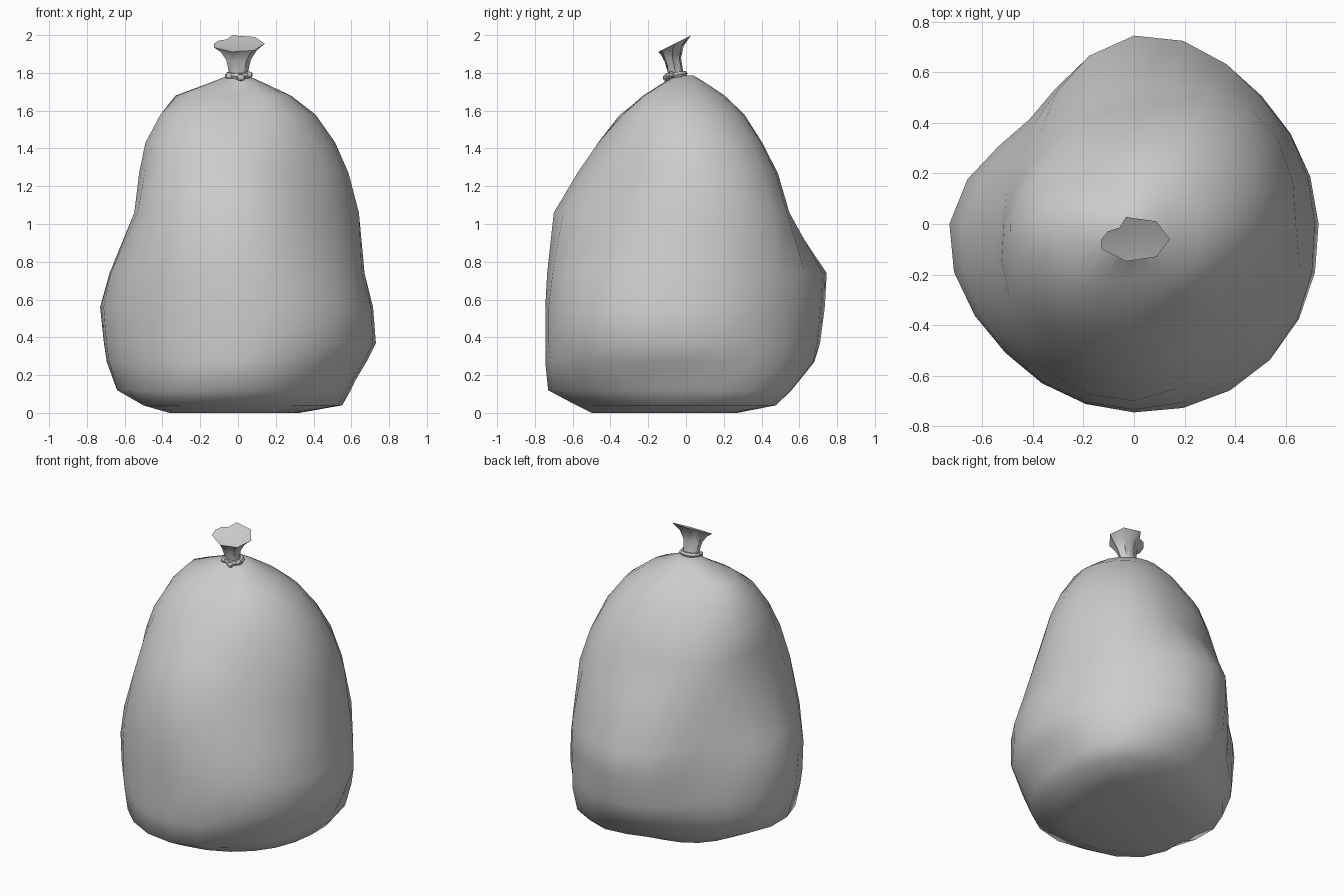
import bpy, bmesh, math

if "Cube" in bpy.data.objects:
    bpy.data.objects.remove(bpy.data.objects["Cube"])

# Dark grey plastic
plastic = bpy.data.materials.new("grey_plastic")
plastic.diffuse_color = (.56, .56, .56, 1)
plastic.use_nodes = True
plastic.node_tree.nodes["Principled BSDF"].inputs["Base Color"].default_value = plastic.diffuse_color


def loft(name, rings, angle, dish=0.0):
    """Skin a stack of closed rings; cap both ends, the top one dished."""
    bm = bmesh.new()
    loops = [[bm.verts.new(p) for p in ring] for ring in rings]
    n = len(loops[0])
    for a, b in zip(loops, loops[1:]):
        for i in range(n):
            j = (i + 1) % n
            bm.faces.new((a[i], a[j], b[j], b[i]))
    bm.faces.new(loops[0][::-1])
    top = bm.faces.new(loops[-1])
    if dish:
        centre = bmesh.ops.poke(bm, faces=[top])["verts"][0]
        centre.co.z -= dish
    bmesh.ops.recalc_face_normals(bm, faces=bm.faces[:])
    mesh = bpy.data.meshes.new(name)
    bm.to_mesh(mesh)
    bm.free()
    mesh.materials.append(plastic)
    ob = bpy.data.objects.new(name, mesh)
    bpy.context.collection.objects.link(ob)
    bpy.ops.object.select_all(action='DESELECT')
    bpy.context.view_layer.objects.active = ob
    ob.select_set(True)
    bpy.ops.object.shade_smooth_by_angle(angle=math.radians(angle))


def around(values, t):
    """Smooth periodic interpolation of radii, t in turns."""
    n = len(values)
    i = int(t * n)
    f = t * n - i
    p0, p1, p2, p3 = (values[(i + k) % n] for k in (-1, 0, 1, 2))
    return p1 + 0.5 * f * (p2 - p0 + f * (2*p0 - 5*p1 + 4*p2 - p3 + f * (3*(p1 - p2) + p3 - p0)))


# Sagging sack: height, then radii in eight directions from +x anticlockwise
levels = [
    (0.00, .32, .36, .20, .28, .33, .46, .50, .36),
    (0.04, .55, .60, .42, .44, .47, .62, .58, .56),
    (0.12, .59, .68, .53, .52, .64, .69, .73, .64),
    (0.27, .68, .71, .68, .585, .695, .71, .745, .72),
    (0.37, .73, .71, .71, .585, .71, .72, .745, .76),
    (0.56, .715, .715, .735, .585, .73, .72, .745, .76),
    (0.74, .67, .71, .745, .56, .68, .71, .735, .71),
    (1.06, .64, .65, .53, .52, .535, .65, .70, .60),
    (1.27, .585, .58, .47, .46, .515, .59, .575, .53),
    (1.43, .515, .49, .39, .40, .49, .52, .465, .46),
    (1.58, .41, .37, .30, .29, .41, .42, .34, .38),
    (1.68, .28, .24, .20, .19, .33, .29, .21, .28),
    (1.75, .13, .11, .10, .10, .14, .15, .10, .14),
    (1.785, .05, .05, .04, .04, .05, .07, .08, .06),
]
SEG = 24
rings = []
for z, *radii in levels:
    ring = []
    for i in range(SEG):
        a = 2 * math.pi * i / SEG
        r = around(radii, i / SEG)
        ring.append((r * math.cos(a), r * math.sin(a), z))
    rings.append(ring)
loft("sack", rings, 70)

# Gathered neck: pleated rings flaring into a tilted opening with a side fold
# height, centre y, half width x, half width y, pleat depth, tilt
neck = [
    (1.74, -.045, .055, .050, .05, 0.0),
    (1.80, -.055, .052, .042, .10, 0.0),
    (1.87, -.070, .068, .045, .16, 0.2),
    (1.92, -.072, .100, .062, .16, 0.4),
    (1.955, -.060, .142, .090, .10, 0.5),
]
FOLD = {5: .72, 6: .8}
rings = []
for level, (z, cy, rx, ry, pleat, tilt) in enumerate(neck):
    ring = []
    for i in range(14):
        a = 2 * math.pi * i / 14
        k = 1 - pleat * (i % 2)
        if level > 2:
            k *= FOLD.get(i, 1)
        dy = ry * k * math.sin(a)
        ring.append((rx * k * math.cos(a), cy + dy, z + tilt * dy))
    rings.append(ring)
loft("gathered_neck", rings, 50, dish=.01)

# Tie around the neck
bpy.ops.mesh.primitive_torus_add(major_segments=12, minor_segments=6, major_radius=.055,
                                 minor_radius=.016, location=(0.005, -.052, 1.79),
                                 rotation=(math.radians(8), 0, 0))
tie = bpy.context.object
tie.name = "tie"
tie.scale.y = .85
tie.data.materials.append(plastic)

# Small knotted ends of the tie
for k, (x, y, z) in enumerate([(.055, -.075, 1.79), (-.045, -.085, 1.785), (.015, -.105, 1.775)]):
    bpy.ops.mesh.primitive_uv_sphere_add(segments=8, ring_count=5, radius=.02, location=(x, y, z))
    knot = bpy.context.object
    knot.name = f"tie_knot_{k + 1}"
    knot.scale = (1.2, .9, .9)
    knot.data.materials.append(plastic)
